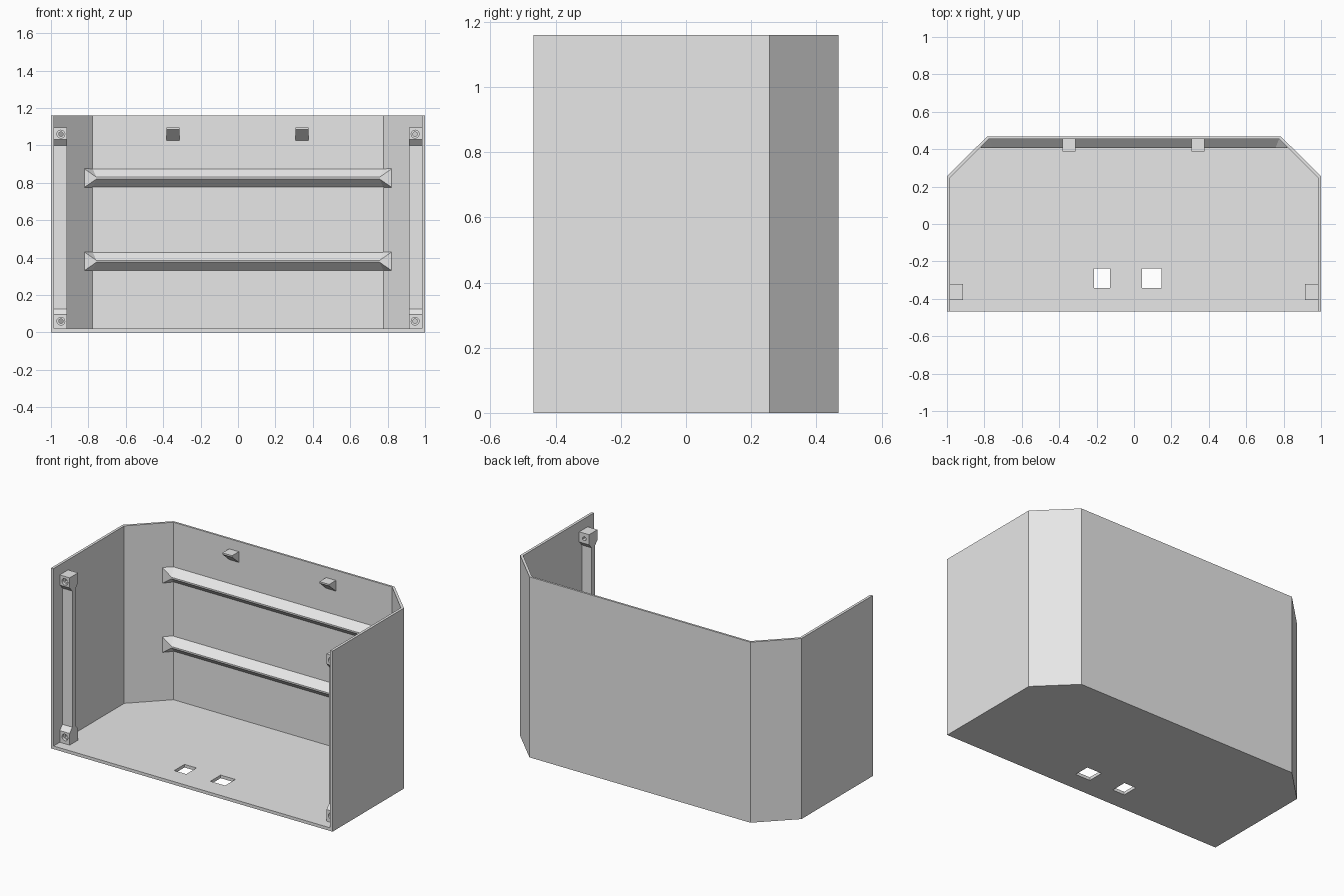
import bpy, bmesh, math
from mathutils import Vector, Matrix

if "Cube" in bpy.data.objects:
    bpy.data.objects.remove(bpy.data.objects["Cube"])

grey = bpy.data.materials.new("light grey")
grey.diffuse_color = (0.8, 0.8, 0.8, 1)
grey.use_nodes = True
grey.node_tree.nodes["Principled BSDF"].inputs["Base Color"].default_value = grey.diffuse_color


def finish(name, bm, helper=False):
    bmesh.ops.recalc_face_normals(bm, faces=bm.faces)
    mesh = bpy.data.meshes.new(name)
    bm.to_mesh(mesh)
    bm.free()
    mesh.materials.append(grey)
    ob = bpy.data.objects.new(name, mesh)
    bpy.context.collection.objects.link(ob)
    if helper:
        ob.hide_render = True
        ob.display_type = 'WIRE'
    return ob


def prism(name, points, offset, helper=False):
    """Extrude a flat outline of 3D points along an offset."""
    bm = bmesh.new()
    face = bm.faces.new([bm.verts.new(p) for p in points])
    new = bmesh.ops.extrude_face_region(bm, geom=[face])["geom"]
    bmesh.ops.translate(bm, vec=Vector(offset),
                        verts=[v for v in new if isinstance(v, bmesh.types.BMVert)])
    return finish(name, bm, helper)


def cut(ob, cutter):
    mod = ob.modifiers.new("cut", 'BOOLEAN')
    mod.operation = 'DIFFERENCE'
    mod.solver = 'EXACT'
    mod.object = cutter


def footprint(x, front, side_end, back_x, back, z):
    return [(-x, front, z), (x, front, z), (x, side_end, z),
            (back_x, back, z), (-back_x, back, z), (-x, side_end, z)]


# Open-fronted shell with chamfered back corners
shell = prism("shell", footprint(1, -0.468, 0.256, 0.785, 0.468, 0), (0, 0, 1.16))
cut(shell, prism("interior_cutter", footprint(0.983, -0.7, 0.249, 0.777, 0.455, 0.02),
                 (0, 0, 1.4), True))

# Two rectangular openings in the floor
for i, (x0, x1) in enumerate([(-0.214, -0.128), (0.043, 0.148)]):
    cut(shell, prism(f"floor_opening_cutter_{i + 1}",
                     [(x0, -0.342, -0.1), (x1, -0.342, -0.1), (x1, -0.238, -0.1), (x0, -0.238, -0.1)],
                     (0, 0, 0.2), True))

# Slender side posts that flare into screw blocks at both ends
half = [(-0.405, 0.015), (-0.405, 0.095), (-0.378, 0.125),
        (-0.378, 1.0), (-0.405, 1.03), (-0.405, 1.095)]
centre = -0.3625
profile = half + [(2 * centre - y, z) for y, z in reversed(half)]
posts = prism("screw_posts", [(0.913, y, z) for y, z in profile], (0.075, 0, 0))


def hole(name, radius, sides, y0, y1, z):
    bm = bmesh.new()
    bmesh.ops.create_cone(bm, cap_ends=True, segments=sides, radius1=radius, radius2=radius,
                          depth=y1 - y0,
                          matrix=Matrix.Translation((0.947, (y0 + y1) / 2, z))
                          @ Matrix.Rotation(math.pi / 2, 4, 'X'))
    cut(posts, finish(name, bm, True))


for label, z in (("lower", 0.06), ("upper", 1.06)):
    hole(label + "_recess_cutter", 0.021, 24, -0.45, -0.385, z)
    hole(label + "_screw_cutter", 0.013, 6, -0.46, -0.25, z)
posts.modifiers.new("mirror", 'MIRROR').use_bisect_axis[0] = False


# Ridged shelf rails wrapping into the chamfered corners
def rail(name, z):
    bm = bmesh.new()
    wall = [(-0.822, 0.407), (-0.777, 0.457), (0.777, 0.457), (0.822, 0.407)]
    ridge = [(-0.757, 0.407), (0.757, 0.407)]
    top = [bm.verts.new((x, y, z + 0.05)) for x, y in wall]
    low = [bm.verts.new((x, y, z - 0.05)) for x, y in wall]
    rt = [bm.verts.new((x, y, z + 0.005)) for x, y in ridge]
    rl = [bm.verts.new((x, y, z - 0.005)) for x, y in ridge]
    for w, r in ((top, rt), (low, rl)):
        bm.faces.new((w[0], w[1], r[0]))
        bm.faces.new((w[1], w[2], r[1], r[0]))
        bm.faces.new((w[2], w[3], r[1]))
    for i in range(3):
        bm.faces.new((top[i], top[i + 1], low[i + 1], low[i]))
    bm.faces.new((rt[0], rt[1], rl[1], rl[0]))
    bm.faces.new((top[0], rt[0], rl[0], low[0]))
    bm.faces.new((top[3], rt[1], rl[1], low[3]))
    finish(name, bm)


rail("lower_rail", 0.38)
rail("upper_rail", 0.825)

# Wedge-shaped catches near the top of the back wall
for name, x in (("left_catch", -0.382), ("right_catch", 0.308)):
    prism(name, [(x, 0.46, 1.095), (x, 0.387, 1.095), (x, 0.387, 1.085), (x, 0.46, 1.022)],
          (0.069, 0, 0))
